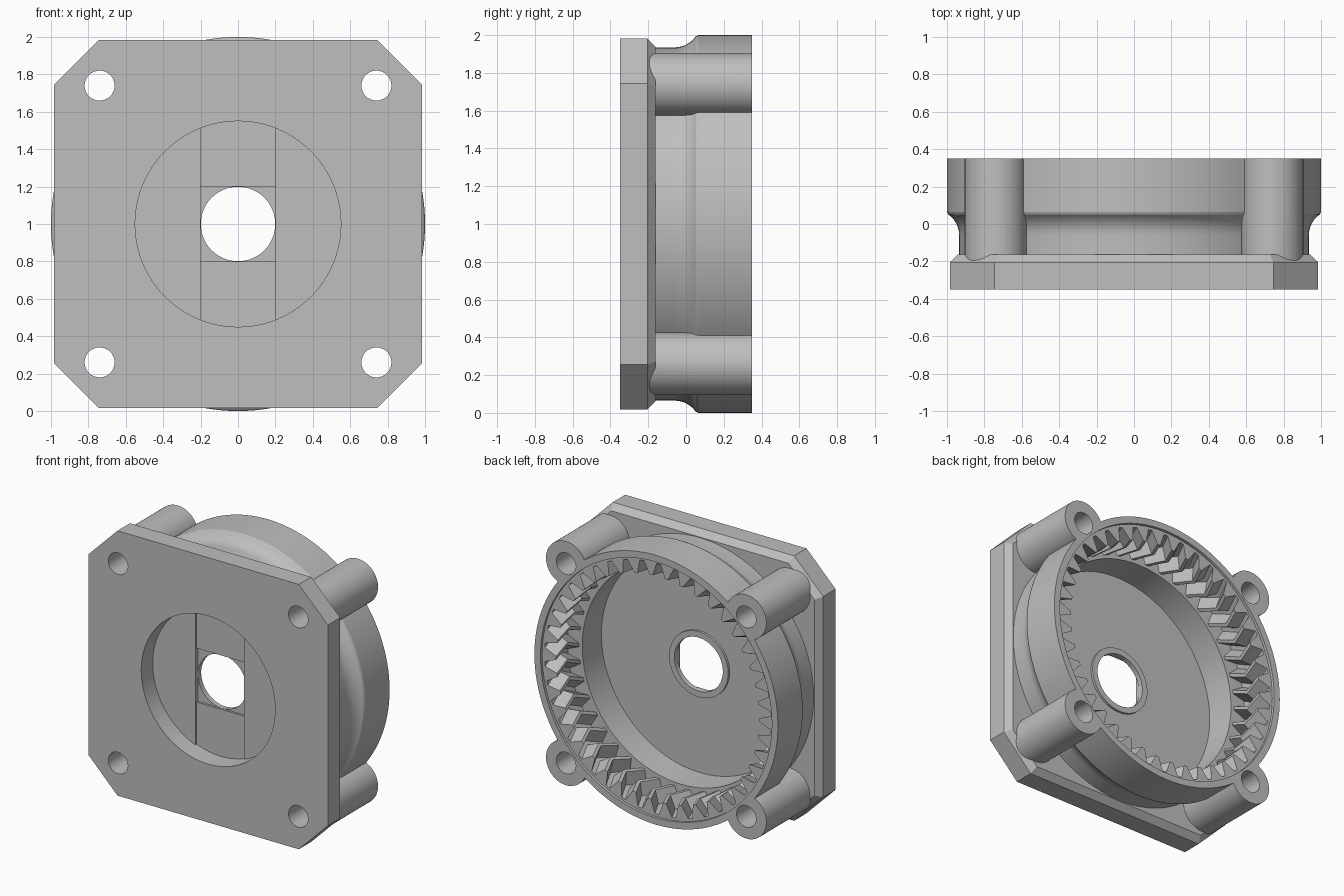
import bpy, bmesh
from math import sin, cos, pi, radians

if "Cube" in bpy.data.objects:
    bpy.data.objects.remove(bpy.data.objects["Cube"])

grey = bpy.data.materials.new("plain grey")
grey.use_nodes = True
COLOUR = (0.52, 0.52, 0.52, 1)
grey.diffuse_color = COLOUR
grey.node_tree.nodes["Principled BSDF"].inputs["Base Color"].default_value = COLOUR
MID = 1.0  # height of the main axis


def loft(name, sections):
    """Closed solid through outlines given as (y, [(x, z), ...])."""
    bm = bmesh.new()
    rings = [[bm.verts.new((x, y, z + MID)) for x, z in pts] for y, pts in sections]
    n = len(rings[0])
    for a, b in zip(rings, rings[1:]):
        for i in range(n):
            j = (i + 1) % n
            bm.faces.new((a[i], a[j], b[j], b[i]))
    bm.faces.new(rings[0])
    bm.faces.new(rings[-1])
    bmesh.ops.recalc_face_normals(bm, faces=bm.faces)
    mesh = bpy.data.meshes.new(name)
    bm.to_mesh(mesh)
    bm.free()
    obj = bpy.data.objects.new(name, mesh)
    bpy.context.collection.objects.link(obj)
    mesh.materials.append(grey)
    return obj


def circle(r, x=0, z=0, n=96):
    return [(x + r * cos(2 * pi * i / n), z + r * sin(2 * pi * i / n)) for i in range(n)]


def rod(name, r, y0, y1, x=0, z=0, n=96):
    return loft(name, [(y0, circle(r, x, z, n)), (y1, circle(r, x, z, n))])


def block(name, w, h, y0, y1):
    pts = [(-w, -h), (w, -h), (w, h), (-w, h)]
    return loft(name, [(y0, pts), (y1, pts)])


def octagon(s, c):
    return [(-c, -s), (c, -s), (s, -c), (s, c), (c, s), (-c, s), (-s, c), (-s, -c)]


def combine(target, tool, operation):
    tool.hide_render = True
    mod = target.modifiers.new("combine", "BOOLEAN")
    mod.operation, mod.object, mod.solver = operation, tool, "EXACT"
    bpy.context.view_layer.objects.active = target
    bpy.ops.object.modifier_apply(modifier=mod.name)
    bpy.data.objects.remove(tool)


def gear_outline(turn, teeth=42, tip=0.835, root=0.93):
    pts = []
    for i in range(teeth):
        for f, r in ((-0.1, tip), (0.1, tip), (0.24, 0.88), (0.38, root), (0.62, root), (0.76, 0.88)):
            a = 2 * pi * (i + f + turn) / teeth
            pts.append((r * cos(a), r * sin(a)))
    return pts


corners = [(x, z) for x in (-0.74, 0.74) for z in (-0.74, 0.74)]

# Mounting plate with clipped corners and a bevelled back edge
housing = loft("gear_housing", [(-0.35, octagon(0.983, 0.745)), (-0.205, octagon(0.983, 0.745)),
                                (-0.162, octagon(0.94, 0.727))])

# Round drum with a hollow fillet under its thick rim
fillet = [(-0.06 + 0.135 * sin(radians(a)), circle(1.07 - 0.135 * cos(radians(a)), n=128))
          for a in range(0, 57, 8)]
drum = loft("drum", [(-0.25, circle(0.935, n=128))] + fillet
            + [(0.065, circle(1, n=128)), (0.35, circle(1, n=128))])
combine(housing, drum, "UNION")

# Screw posts
for x, z in corners:
    combine(housing, rod("screw_post", 0.165, -0.2, 0.35, x, z, 64), "UNION")

# Cavity, herringbone ring gear and rim step
combine(housing, rod("cavity", 0.81, -0.165, 0.4, n=128), "DIFFERENCE")
combine(housing, loft("ring_gear", [(0.06, gear_outline(0)), (0.2, gear_outline(0.5)),
                                    (0.345, gear_outline(0))]), "DIFFERENCE")
combine(housing, rod("rim_step", 0.95, 0.33, 0.4, n=128), "DIFFERENCE")

# Raised collar round the shaft hole
combine(housing, rod("collar", 0.243, -0.18, -0.148, n=64), "UNION")

# Front recess with its shallow steps
combine(housing, rod("front_recess", 0.55, -0.4, -0.215), "DIFFERENCE")
slot = block("slot", 0.2, 0.7, -0.3, -0.2)
combine(slot, rod("slot_limit", 0.55, -0.4, 0), "INTERSECT")
combine(housing, slot, "DIFFERENCE")
combine(housing, block("square_step", 0.2, 0.2, -0.3, -0.185), "DIFFERENCE")

# Shaft hole and screw holes
combine(housing, rod("shaft_hole", 0.199, -0.5, 0.5, n=64), "DIFFERENCE")
for x, z in corners:
    combine(housing, rod("screw_hole", 0.08, -0.5, 0.5, x, z, 48), "DIFFERENCE")

bpy.ops.object.select_all(action="DESELECT")
housing.select_set(True)
bpy.context.view_layer.objects.active = housing
bpy.ops.object.shade_smooth_by_angle(angle=radians(20))
